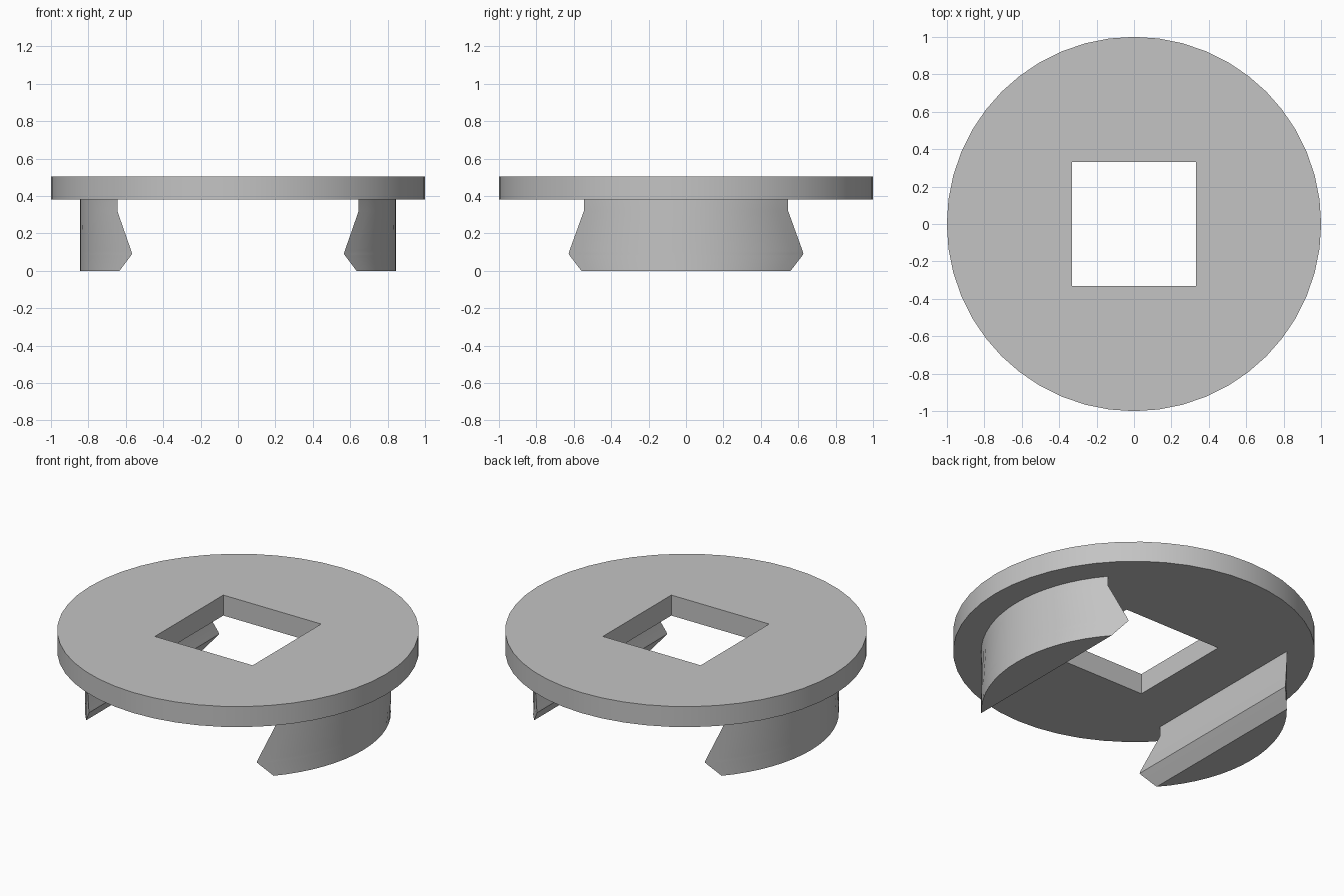
import bpy, bmesh, math

if "Cube" in bpy.data.objects:
    bpy.data.objects.remove(bpy.data.objects["Cube"], do_unlink=True)

GREY = (0.55, 0.55, 0.55, 1)
grey = bpy.data.materials.new("plain_grey")
grey.use_nodes = True
grey.diffuse_color = GREY
grey.node_tree.nodes["Principled BSDF"].inputs["Base Color"].default_value = GREY

TOP, UNDER = 0.505, 0.38      # plate faces
HOLE = 0.33                   # half width of the square hole
CLIP_R = 0.845                # outer radius of the clips


def finish(bm, name):
    bmesh.ops.recalc_face_normals(bm, faces=bm.faces)
    mesh = bpy.data.meshes.new(name)
    bm.to_mesh(mesh)
    bm.free()
    mesh.materials.append(grey)
    obj = bpy.data.objects.new(name, mesh)
    bpy.context.collection.objects.link(obj)
    bpy.ops.object.select_all(action='DESELECT')
    obj.select_set(True)
    bpy.context.view_layer.objects.active = obj
    bpy.ops.object.shade_smooth_by_angle(angle=math.radians(30))
    return obj


def circle(radius, start, end, count):
    return [(radius * math.cos(start + (end - start) * i / count),
             radius * math.sin(start + (end - start) * i / count))
            for i in range(count + 1)]


# Round plate with a square hole
bm = bmesh.new()
edges = []
rim = circle(1, 0, math.tau, 48)[:-1]
square = [(HOLE, HOLE), (-HOLE, HOLE), (-HOLE, -HOLE), (HOLE, -HOLE)]
for loop in (rim, square):
    verts = [bm.verts.new((x, y, UNDER)) for x, y in loop]
    edges += [bm.edges.new((verts[i - 1], v)) for i, v in enumerate(verts)]
bmesh.ops.triangle_fill(bm, edges=edges, use_beauty=True)
new = bmesh.ops.extrude_face_region(bm, geom=bm.faces[:], use_keep_orig=True)["geom"]
bmesh.ops.translate(bm, vec=(0, 0, TOP - UNDER),
                    verts=[v for v in new if isinstance(v, bmesh.types.BMVert)])
finish(bm, "plate")

# Snap clips: round outside, flat hooked inside, as (inner x, z) levels
LEVELS = [(0.633, 0), (0.573, 0.08), (0.566, 0.09), (0.570, 0.105),
          (0.645, 0.32), (0.645, UNDER)]


def clip(name, side):
    bm = bmesh.new()
    rings = []
    for x, z in LEVELS:
        a = math.acos(x / CLIP_R)
        rings.append([bm.verts.new((side * px, py, z))
                      for px, py in circle(CLIP_R, -a, a, 16)])
    for low, high in zip(rings, rings[1:]):
        for i in range(len(low)):
            bm.faces.new((low[i - 1], low[i], high[i], high[i - 1]))
    bm.faces.new(rings[0])
    bm.faces.new(rings[-1])
    finish(bm, name)


clip("left_clip", 1)
clip("right_clip", -1)
